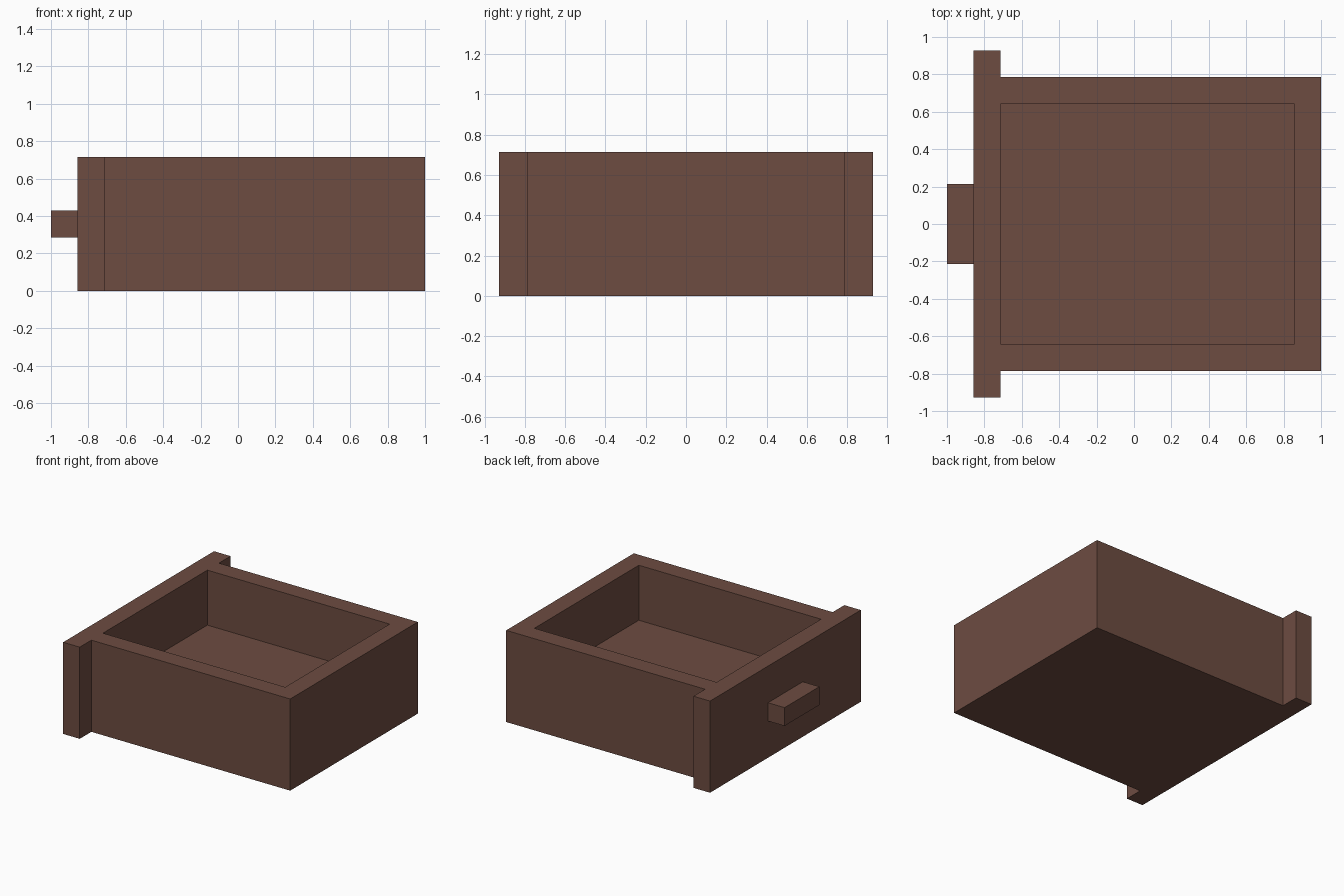
import bpy, bmesh

if "Cube" in bpy.data.objects:
    bpy.data.objects.remove(bpy.data.objects["Cube"])

U = 1 / 7  # the model sits on a regular grid of sevenths

wood = bpy.data.materials.new("brown_wood")
wood.diffuse_color = (0.153, 0.072, 0.053, 1)
wood.use_nodes = True
wood.node_tree.nodes["Principled BSDF"].inputs["Base Color"].default_value = wood.diffuse_color


def prism(name, outline, z0, z1):
    """Extrude a closed xy outline (in grid units) from z0 to z1."""
    bm = bmesh.new()
    base = bm.faces.new([bm.verts.new((x * U, y * U, z0 * U)) for x, y in outline])
    top = bmesh.ops.extrude_face_region(bm, geom=[base], use_keep_orig=True)["geom"]
    verts = [v for v in top if isinstance(v, bmesh.types.BMVert)]
    bmesh.ops.translate(bm, verts=verts, vec=(0, 0, (z1 - z0) * U))
    bmesh.ops.recalc_face_normals(bm, faces=bm.faces)
    mesh = bpy.data.meshes.new(name)
    bm.to_mesh(mesh)
    bm.free()
    mesh.materials.append(wood)
    obj = bpy.data.objects.new(name, mesh)
    bpy.context.collection.objects.link(obj)
    return obj


def rect(x0, x1, half_y):
    return [(x0, -half_y), (x1, -half_y), (x1, half_y), (x0, half_y)]


# Drawer box with its wider front panel, as one T-shaped outline
half = [(-6, -6.5), (-5, -6.5), (-5, -5.5), (7, -5.5)]
drawer = prism("drawer_box", half + [(x, -y) for x, y in reversed(half)], 0, 5)

# Hollow out the inside, leaving a thick floor
cutter = prism("cavity_cutter", rect(-5, 6, 4.5), 2, 6)
cutter.hide_render = True
cut = drawer.modifiers.new("cavity", 'BOOLEAN')
cut.operation = 'DIFFERENCE'
cut.solver = 'EXACT'
cut.object = cutter
bpy.context.view_layer.objects.active = drawer
bpy.ops.object.modifier_apply(modifier=cut.name)
bpy.data.objects.remove(cutter)

# Handle on the front panel
prism("handle", rect(-7, -6, 1.5), 2, 3)
